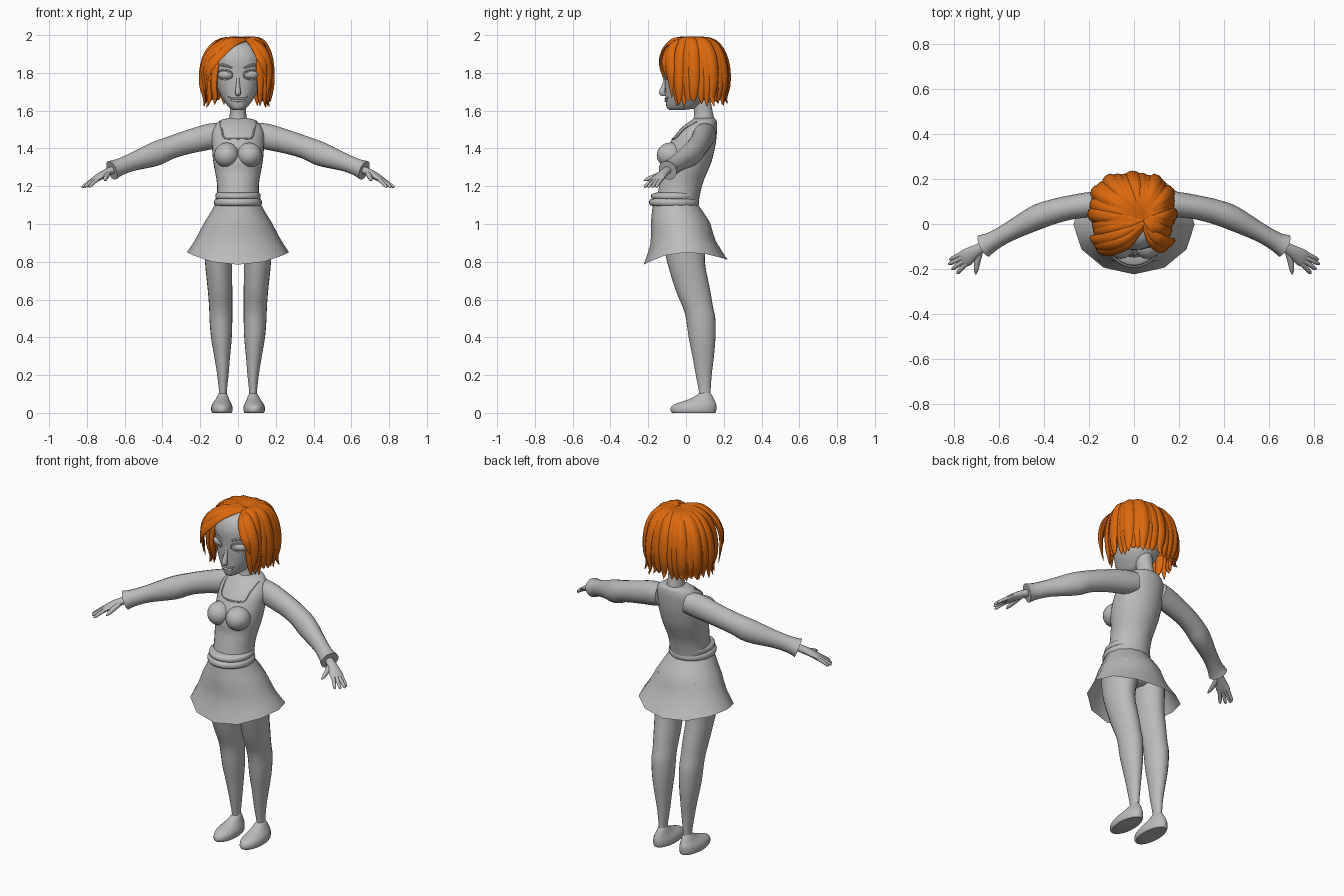
import bpy, bmesh, math, random
from mathutils import Vector

random.seed(4)


def material(name, rgb):
    m = bpy.data.materials.new(name)
    m.diffuse_color = (*rgb, 1)
    return m


GREY = material("plain grey", (0.5, 0.5, 0.5))
ORANGE = material("hair orange", (0.72, 0.14, 0.004))


def smooth_path(pts, k):
    """Catmull-Rom resampling of tuples of any length."""
    out = []
    for i in range(len(pts) - 1):
        p = [pts[max(i - 1, 0)], pts[i], pts[i + 1], pts[min(i + 2, len(pts) - 1)]]
        for j in range(k):
            t = j / k
            out.append(tuple(0.5 * (2 * b + (c - a) * t + (2 * a - 5 * b + 4 * c - d) * t * t
                                    + (3 * b - a - 3 * c + d) * t ** 3) for a, b, c, d in zip(*p)))
    return out + [tuple(pts[-1])]


def skin(name, rings, mat=GREY, caps=True, mirror=False, angle=50):
    """Bridge a list of equal rings into one object."""
    bm = bmesh.new()
    vs = [[bm.verts.new(p) for p in r] for r in rings]
    n = len(rings[0])
    for a, b in zip(vs, vs[1:]):
        for i in range(n):
            bm.faces.new((a[i], a[(i + 1) % n], b[(i + 1) % n], b[i]))
    if caps:
        bm.faces.new(vs[0][::-1])
        bm.faces.new(vs[-1])
    bmesh.ops.recalc_face_normals(bm, faces=bm.faces)
    me = bpy.data.meshes.new(name)
    bm.to_mesh(me)
    bm.free()
    ob = bpy.data.objects.new(name, me)
    bpy.context.collection.objects.link(ob)
    return finish(ob, mat, mirror, angle)


def finish(ob, mat, mirror=False, angle=50):
    ob.data.materials.append(mat)
    bpy.ops.object.select_all(action='DESELECT')
    ob.select_set(True)
    bpy.context.view_layer.objects.active = ob
    bpy.ops.object.shade_smooth_by_angle(angle=math.radians(angle))
    if mirror:
        ob.modifiers.new("mirror", 'MIRROR').use_mirror_merge = False
    return ob


def loft(name, rows, n=24, k=3, power=1.0, **kw):
    """Stack horizontal ovals given as (z, x0, x1, y0, y1)."""
    rings = []
    for z, x0, x1, y0, y1 in smooth_path(rows, k):
        ring = []
        for i in range(n):
            a = 2 * math.pi * i / n
            c, s = (math.copysign(abs(f) ** power, f) for f in (math.cos(a), math.sin(a)))
            ring.append(((x0 + x1) / 2 + (x1 - x0) / 2 * c, (y0 + y1) / 2 + (y1 - y0) / 2 * s, z))
        rings.append(ring)
    return skin(name, rings, **kw)


def even(rows):
    return [(z, -r, r, a, b) for z, r, a, b in rows]


def tube(name, rows, n=10, k=4, out=lambda p: Vector((0, 0, 1)), **kw):
    """Sweep an oval along points given as (x, y, z, half width, half thickness)."""
    rows = smooth_path(rows, k)
    pts = [Vector(r[:3]) for r in rows]
    rings = []
    for i, r in enumerate(rows):
        t = (pts[min(i + 1, len(pts) - 1)] - pts[max(i - 1, 0)]).normalized()
        side = t.cross(out(pts[i])).normalized()
        up = side.cross(t)
        w, h = max(r[3], 0.001), max(r[4], 0.001)
        rings.append([pts[i] + side * w * math.cos(2 * math.pi * j / n)
                      + up * h * math.sin(2 * math.pi * j / n) for j in range(n)])
    return skin(name, rings, **kw)


def ball(name, loc, size, mat=GREY, rot=0, mirror=False):
    bm = bmesh.new()
    bmesh.ops.create_uvsphere(bm, u_segments=24, v_segments=14, radius=1)
    c, s = math.cos(rot), math.sin(rot)
    for v in bm.verts:
        x, y, z = (a * b for a, b in zip(v.co, size))
        v.co = (loc[0] + x * c - y * s, loc[1] + x * s + y * c, loc[2] + z)
    me = bpy.data.meshes.new(name)
    bm.to_mesh(me)
    bm.free()
    ob = bpy.data.objects.new(name, me)
    bpy.context.collection.objects.link(ob)
    return finish(ob, mat, mirror)


def on_front(ob, x, z):
    """Point on the front surface of an object."""
    hit, loc, _, _ = ob.ray_cast(Vector((x, -1, z)), Vector((0, 1, 0)))
    return tuple(loc) if hit else (x, 0.0, z)


# Torso, bust and neck
torso = loft("torso", even([(1.08, .115, -.165, .06), (1.16, .11, -.15, .075), (1.22, .112, -.138, .09),
                            (1.28, .122, -.125, .115), (1.33, .131, -.125, .135), (1.38, .136, -.11, .148),
                            (1.43, .138, -.085, .158), (1.48, .138, -.05, .163), (1.52, .122, -.012, .165),
                            (1.55, .092, .03, .16), (1.56, .05, .045, .15)]), n=32)
ball("bust", (.06, -.083, 1.365), (.066, .072, .066), mirror=True)
loft("neck", even([(1.52, .055, .03, .155), (1.56, .046, .04, .148), (1.60, .043, .042, .14),
                   (1.66, .045, .03, .13), (1.70, .045, .02, .13)]))

# Neckline edge laid on the chest
bpy.context.view_layer.update()
edge = [(-.095, 1.54), (-.085, 1.50), (-.07, 1.455), (0, 1.45), (.07, 1.455), (.085, 1.50), (.095, 1.54)]
tube("neckline", [(*on_front(torso, x, z), .005, .005) for x, z in edge], n=6, k=3,
     out=lambda p: Vector((0, -1, 0.3)))

# Waistband in two folds
loft("belt_lower", even([(1.095, .112, -.17, .055), (1.10, .123, -.19, .066), (1.115, .127, -.196, .07),
                         (1.13, .122, -.19, .066), (1.135, .11, -.17, .055)]), n=28)
loft("belt_upper", even([(1.128, .105, -.16, .055), (1.136, .118, -.182, .066), (1.15, .12, -.185, .07),
                         (1.16, .117, -.178, .068), (1.168, .105, -.15, .06)]), n=28)

# Flared skirt with a hem that dips at front and back
skirt = loft("skirt", even([(1.11, .118, -.175, .058), (1.05, .152, -.182, .10), (1.0, .183, -.186, .13),
                            (.92, .225, -.188, .158), (.85, .27, -.224, .22)]), n=12, k=2, caps=False, angle=70)
for v in skirt.data.vertices:
    low = max(0, (1.0 - v.co.z) / .15)
    v.co.z -= low * (.065 if v.co.y < 0 else .04) * min(1, abs(v.co.y) / .22) ** 2

# Hips, legs and shoes
loft("hips", even([(.90, .05, -.07, .06), (.93, .13, -.12, .10), (.98, .165, -.145, .11),
                   (1.04, .145, -.15, .09), (1.10, .11, -.15, .055)]))
loft("leg", [(.05, .055, .105, .065, .135), (.10, .06, .10, .07, .13), (.20, .05, .11, .052, .136),
             (.30, .042, .126, .034, .148), (.40, .033, .143, .014, .156), (.50, .03, .151, 0, .155),
             (.56, .03, .153, -.017, .143), (.65, .03, .16, -.055, .128), (.80, .03, .175, -.10, .10),
             (.92, .006, .178, -.125, .11), (1.0, .01, .16, -.13, .10)], mirror=True)
loft("shoe", [(0, .034, .137, -.073, .155), (.012, .029, .142, -.082, .16), (.035, .03, .141, -.076, .161),
              (.052, .037, .133, -.045, .158), (.07, .046, .12, .01, .15), (.09, .053, .109, .05, .14),
              (.105, .06, .1, .072, .13)], mirror=True)

# Arms with sleeve cuffs
tube("sleeve", [(.08, .105, 1.475, .055, .06), (.15, .092, 1.463, .058, .068), (.27, .076, 1.432, .054, .062),
                (.36, .055, 1.403, .055, .06), (.44, .026, 1.37, .055, .064), (.56, -.037, 1.328, .042, .048),
                (.63, -.077, 1.300, .043, .046), (.668, -.097, 1.284, .053, .053)], n=16, mirror=True)

# Hands
tube("palm", [(.65, -.09, 1.292, .022, .02), (.70, -.118, 1.27, .027, .02), (.745, -.148, 1.243, .038, .016),
              (.765, -.16, 1.23, .034, .011)], n=12, mirror=True)
fingers = [((.768, -.133), (.822, -.160)), ((.765, -.149), (.826, -.180)),
           ((.758, -.164), (.812, -.202)), ((.746, -.176), (.79, -.220))]
for (ax, ay), (bx, by) in fingers:
    tube("finger", [(ax - .02, ay + .01, 1.245, .010, .010), (ax, ay, 1.234, .011, .011),
                    ((ax + bx) / 2, (ay + by) / 2, 1.216, .010, .010), (bx - .006, by + .004, 1.199, .008, .008),
                    (bx, by, 1.194, .002, .002)], n=8, k=2, mirror=True)
tube("thumb", [(.685, -.12, 1.272, .014, .013), (.697, -.165, 1.252, .014, .013), (.703, -.205, 1.237, .010, .010),
               (.705, -.225, 1.23, .002, .002)], n=8, k=3, mirror=True)

# Head
head = loft("head", even([(1.603, .02, -.085, -.02), (1.613, .042, -.1, .05), (1.64, .066, -.107, .09),
                          (1.68, .092, -.109, .13), (1.74, .115, -.112, .16), (1.80, .126, -.113, .17),
                          (1.88, .128, -.114, .18), (1.94, .105, -.085, .16), (1.965, .06, -.03, .11)]),
            n=32, k=4, power=.88)
bpy.context.view_layer.update()

# Face: nose, lips, eyes with lids, brows
tube("nose", [(0, -.104, 1.785, .008, .008), (0, -.113, 1.74, .010, .012), (0, -.124, 1.705, .014, .017),
              (0, -.126, 1.692, .015, .015), (0, -.108, 1.682, .010, .006)], n=10, out=lambda p: Vector((0, -1, 0)))
for name, drop, r in (("upper_lip", 0, .005), ("lower_lip", .011, .006)):
    mouth = [(-.052, 1.676, .1), (-.025, 1.664 - drop, 1), (0, 1.664 - drop, 1.1), (.025, 1.664 - drop, 1),
             (.052, 1.676, .1)]
    tube(name, [(*on_front(head, x, z), r * f, r * f) for x, z, f in mouth], n=8,
         out=lambda p: Vector((0, -1, 0)))
ex, ey, ez = on_front(head, .07, 1.79)
ball("eye", (ex, ey + .008, ez), (.038, .018, .022), rot=.38, mirror=True)
lids = [(.07 + .041 * math.cos(a), 1.79 + .025 * math.sin(a)) for a in (i * math.pi / 6 for i in range(13))]
tube("eyelid", [(*on_front(head, x, z), .004, .005) for x, z in lids], n=6, k=2,
     out=lambda p: Vector((.3, -1, 0)), mirror=True)
brow = [(.03, 1.826, .5), (.06, 1.838, 1), (.09, 1.842, .9), (.118, 1.825, .2)]
tube("eyebrow", [(*on_front(head, x, z), .007 * f, .005 * f) for x, z, f in brow], n=6,
     out=lambda p: Vector((.2, -1, 0)), mirror=True)


# Hair: inner cap, then tapered locks falling from the parting
def outward(p):
    return p - Vector((0, .06, 1.79))


cap = ball("hair_cap", (-.004, .062, 1.82), (.158, .142, .155), ORANGE)
bm = bmesh.new()
bm.from_mesh(cap.data)
bmesh.ops.delete(bm, geom=[v for v in bm.verts if v.co.z < 1.74], context='VERTS')
bm.to_mesh(cap.data)
bm.free()

FALL = [(0, 1.972), (.35, 1.98), (.68, 1.957), (.9, 1.895), (1, 1.81), (1.01, 1.73), (.96, 1.67)]
WIDTH = [.010, .020, .029, .033, .033, .027, .017]
COUNT = 27
for i in range(COUNT):
    a = math.radians(-47 + 274 * i / (COUNT - 1))
    c, s = (math.copysign(abs(f) ** .8, f) for f in (math.cos(a), math.sin(a)))
    grow = (1.0, 1.05, .97)[i % 3]
    rim = Vector((-.006 + .172 * grow * c, .062 + .147 * grow * s))
    part = Vector((.045, .02))
    tip = random.uniform(1.615, 1.655)
    rows = []
    for (f, z), w in zip(FALL, WIDTH):
        p = part + (rim - part) * f
        rows.append((p.x, p.y, z, w, w * .6))
    p = part + (rim - part) * random.uniform(.93, 1.06)
    rows.append((p.x, p.y, tip, .002, .002))
    tube("hair_lock", rows, n=8, k=3, out=outward, mat=ORANGE)

# Swept fringe on both sides of the parting
FRINGE = [
    [(.045, -.005, 1.975), (-.03, -.085, 1.955), (-.095, -.115, 1.90), (-.145, -.122, 1.835), (-.165, -.115, 1.76)],
    [(.045, .0, 1.98), (-.04, -.07, 1.97), (-.115, -.095, 1.915), (-.163, -.098, 1.83), (-.165, -.085, 1.70)],
    [(.045, .005, 1.98), (-.05, -.045, 1.975), (-.13, -.07, 1.92), (-.18, -.072, 1.83), (-.172, -.06, 1.67)],
    [(.045, -.01, 1.975), (.085, -.075, 1.945), (.118, -.10, 1.89), (.138, -.108, 1.84), (.15, -.10, 1.77)],
    [(.045, .0, 1.98), (.10, -.06, 1.957), (.145, -.085, 1.89), (.165, -.082, 1.79), (.152, -.075, 1.665)],
]
for path in FRINGE:
    tube("fringe_lock", [(*p, w, w * .5) for p, w in zip(path, (.010, .026, .032, .026, .002))],
         n=8, k=5, out=outward, mat=ORANGE)
